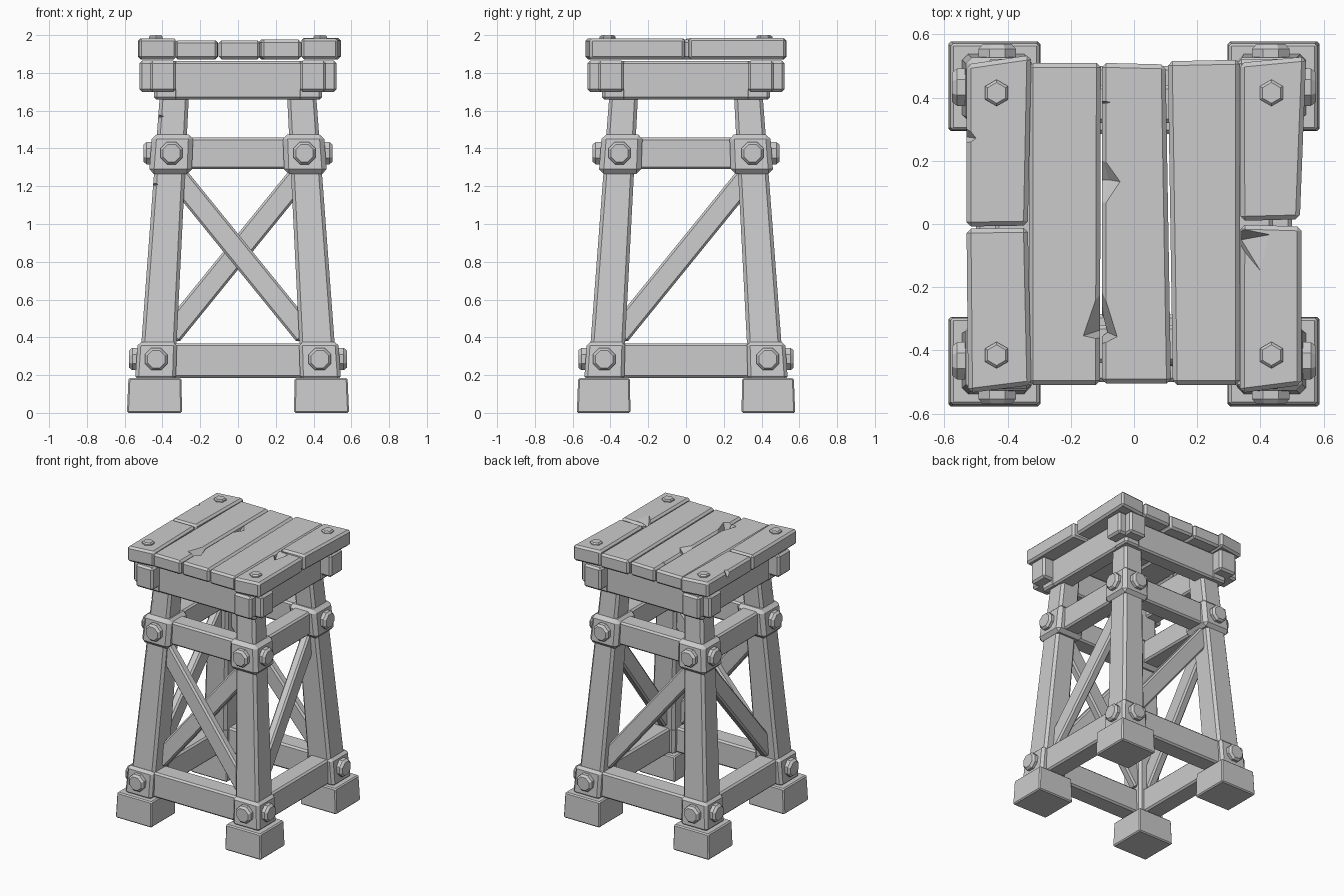
import bpy, bmesh, math
from mathutils import Vector, Matrix

if "Cube" in bpy.data.objects:
    bpy.data.objects.remove(bpy.data.objects["Cube"])


def hull(name, pts, bevel=0.012):
    """Convex solid from corner points, with a chiselled edge."""
    bm = bmesh.new()
    for p in pts:
        bm.verts.new(p)
    bmesh.ops.convex_hull(bm, input=bm.verts[:])
    bmesh.ops.dissolve_limit(bm, angle_limit=0.03, verts=bm.verts[:], edges=bm.edges[:])
    if bevel:
        bmesh.ops.bevel(bm, geom=bm.edges[:], offset=bevel, segments=1,
                        affect='EDGES', clamp_overlap=True)
    bmesh.ops.recalc_face_normals(bm, faces=bm.faces[:])
    me = bpy.data.meshes.new(name)
    bm.to_mesh(me)
    bm.free()
    ob = bpy.data.objects.new(name, me)
    bpy.context.collection.objects.link(ob)
    return ob


def rect(cx, cy, hx, hy, z):
    return [(cx + i * hx, cy + j * hy, z) for i in (-1, 1) for j in (-1, 1)]


def box(name, x0, x1, y0, y1, z0, z1, bevel=0.012):
    return hull(name, [(x, y, z) for x in (x0, x1) for y in (y0, y1) for z in (z0, z1)], bevel)


def cut(ob, pts):
    """Chip a wedge out of a part."""
    c = hull("chip_cutter", pts, 0)
    c.hide_render = True
    m = ob.modifiers.new("chip", 'BOOLEAN')
    m.operation, m.object, m.solver = 'DIFFERENCE', c, 'EXACT'
    deps = bpy.context.evaluated_depsgraph_get()
    me = bpy.data.meshes.new_from_object(ob.evaluated_get(deps))
    ob.modifiers.clear()
    ob.data = me
    bpy.data.objects.remove(c)


def bolt(name, loc, axis, r, depth, sides):
    """Bolt head with a chamfered rim, pointing along axis."""
    q = Vector(axis).to_track_quat('Z', 'Y')
    pts = []
    for rr, h in ((r, -0.02), (r, depth * 0.55), (r * 0.78, depth)):
        for k in range(sides):
            a = 2 * math.pi * (k + 0.5) / sides
            pts.append(Vector(loc) + q @ Vector((rr * math.cos(a), rr * math.sin(a), h)))
    return hull(name, pts, 0)


def turn(ob, k):
    ob.data.transform(Matrix.Rotation(k * math.pi / 2, 4, 'Z'))
    return ob


# corner posts: foot, leaning leg, two collars
legs = {}
for sx in (-1, 1):
    for sy in (-1, 1):
        tag = ("front" if sy < 0 else "back") + ("_left" if sx < 0 else "_right")
        hull("foot_" + tag, rect(sx * .442, sy * .436, .146, .142, 0)
             + rect(sx * .44, sy * .434, .14, .137, .185), .008)
        legs[tag] = hull("leg_" + tag, rect(sx * .432, sy * .428, .096, .094, .15)
                         + rect(sx * .332, sy * .325, .076, .075, 1.76), .018)
        hull("lower_collar_" + tag, rect(sx * .437, sy * .433, .108, .106, .175)
             + rect(sx * .427, sy * .423, .104, .102, .375), .018)
        hull("upper_collar_" + tag, rect(sx * .358, sy * .350, .113, .112, 1.265)
             + rect(sx * .346, sy * .338, .109, .108, 1.475), .025)
        for z, c, face in ((.285, .433, .534), (1.375, .352, .458)):
            bolt("collar_bolt_" + tag, (sx * c, sy * face, z), (0, sy, 0), .064, .036, 8)
            bolt("collar_bolt_" + tag, (sx * (face + .006), sy * c, z), (sx, 0, 0), .064, .036, 8)

# worn chips on the front left leg
cut(legs["front_left"], [(-.45, -.45, 1.61), (-.45, -.45, 1.53), (-.45, -.33, 1.57), (-.37, -.45, 1.57)])
cut(legs["front_left"], [(-.48, -.47, 1.25), (-.48, -.47, 1.17), (-.48, -.37, 1.21), (-.40, -.47, 1.21)])


def brace(name, s, off):
    """Slanted board on the front side; s = +1 rises to the right."""
    a, b = Vector((-s * .36, -.412 - off, .41)), Vector((s * .33, -.358 - off, 1.26))
    d = (b - a).normalized()
    side = d.cross(Vector((0, 1, 0))).normalized() * .06
    out = d.cross(side).normalized() * .032
    return hull(name, [p + i * side + j * out for p in (a, b) for i in (-1, 1) for j in (-1, 1)])


# sides: rails, braces, skirt board and its protruding beam ends
for k, (side, slants) in enumerate((("front", ((-1, .022), (1, -.03))), ("right", ((1, 0),)),
                                    ("back", ((1, 0),)), ("left", ((-1, 0),)))):
    turn(box(side + "_lower_rail", -.4, .4, -.50, -.36, .185, .368), k)
    turn(box(side + "_upper_rail", -.33, .33, -.415, -.285, 1.29, 1.457), k)
    for s, off in slants:
        turn(brace(side + "_brace", s, off), k)
    turn(box(side + "_skirt", -.445, .445, -.44, -.32, 1.66, 1.862), k)
    for sx in (-1, 1):
        turn(box(side + "_beam_end", sx * .397 - .07, sx * .397 + .07, -.522, -.38, 1.70, 1.865, .014), k)


def plank(name, corners, z0, z1):
    return hull(name, [(x, y, z) for x, y in corners for z in (z0, z1)], .014)


# deck planks
Z0, ZM, ZE = 1.872, 1.972, 1.983
back_left = plank("edge_plank_back_left", [(-.53, -.008), (-.336, -.005), (-.325, .535), (-.53, .505)], Z0, ZE)
plank("edge_plank_front_left", [(-.53, -.015), (-.336, -.012), (-.325, -.51), (-.525, -.535)], Z0, ZE)
p1 = plank("deck_plank_left", [(-.333, -.51), (-.108, -.51), (-.105, .51), (-.333, .51)], Z0, ZM)
p2 = plank("deck_plank_middle", [(-.102, -.505), (.117, -.505), (.10, .505), (-.102, .51)], Z0, ZM)
plank("deck_plank_right", [(.123, -.51), (.335, -.51), (.335, .52), (.107, .515)], Z0, ZM + .004)
plank("edge_plank_back_right", [(.337, .01), (.525, .015), (.545, .53), (.335, .51)], Z0, ZE + .003)
front_right = plank("edge_plank_front_right", [(.337, -.002), (.53, -.008), (.53, -.51), (.335, -.535)], Z0, ZE)

# splits and chips along the plank edges
cut(p2, [(-.12, .27, 2), (-.12, -.02, 2), (-.02, .13, 2), (-.12, .14, 1.9), (-.08, .14, 1.93)])
cut(p2, [(-.12, .40, 2), (-.12, .37, 2), (-.05, .385, 2), (-.12, .385, 1.92)])
cut(p2, [(-.12, -.12, 2), (-.12, -.40, 2), (-.045, -.36, 2), (-.12, -.35, 1.85), (-.09, -.34, 1.85)])
cut(p1, [(-.09, -.10, 2), (-.09, -.38, 2), (-.18, -.36, 2), (-.09, -.33, 1.87)])
cut(front_right, [(.32, .0, 2), (.32, -.06, 2), (.42, -.18, 2), (.45, -.03, 1.995), (.34, -.05, 1.93)])
cut(back_left, [(-.56, .36, 2), (-.56, .22, 2), (-.49, .27, 2), (-.56, .28, 1.88)])

# deck bolts
for sx in (-1, 1):
    for sy in (-1, 1):
        bolt("deck_bolt", (sx * .435, sy * .415, 1.98), (0, 0, 1), .042, .02, 6)
